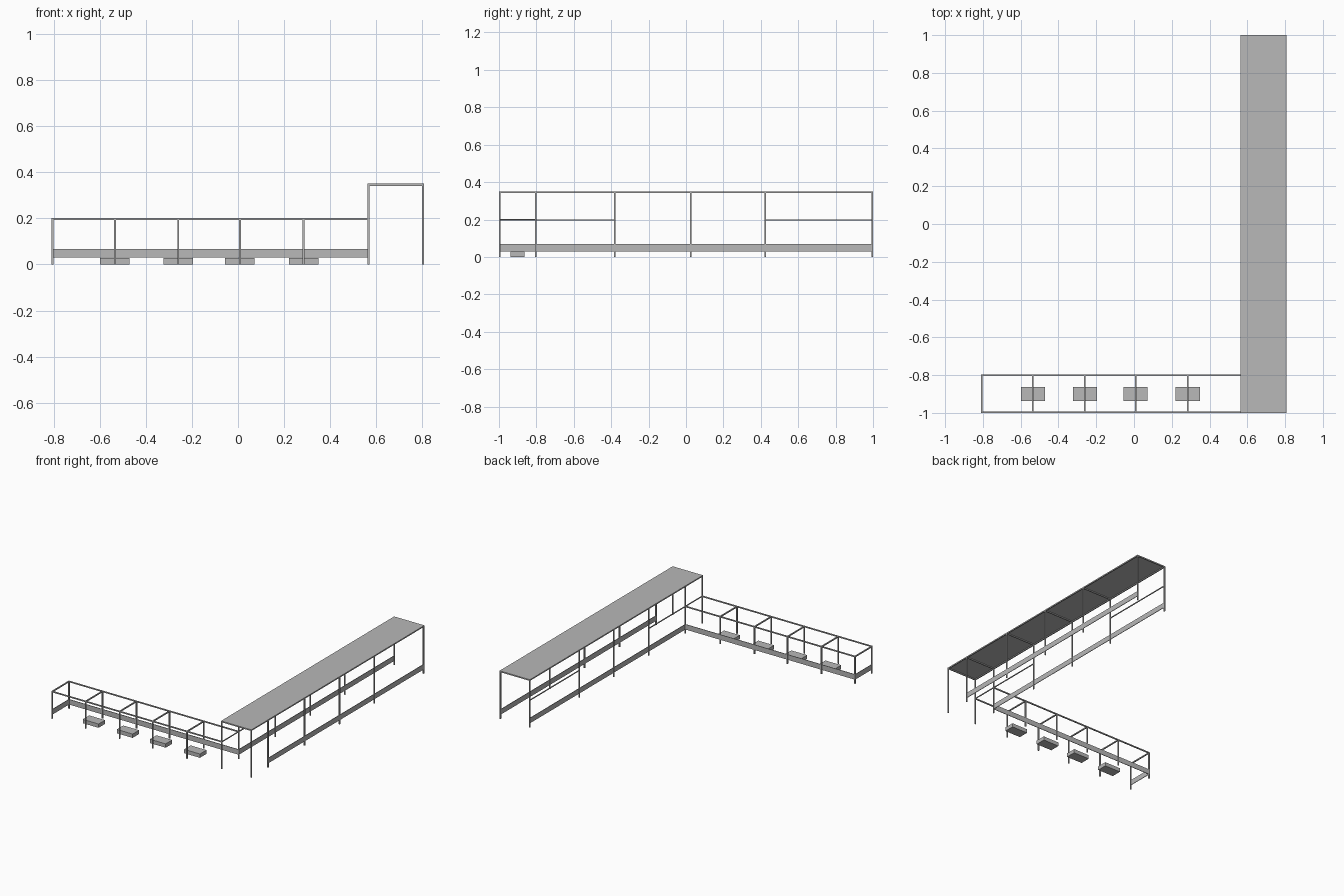
import bpy, bmesh
from mathutils import Vector

old = bpy.data.objects.get("Cube")
if old:
    bpy.data.objects.remove(old, do_unlink=True)

grey = bpy.data.materials.new("plain_grey")
grey.use_nodes = True
grey.diffuse_color = (0.48, 0.48, 0.48, 1)
grey.node_tree.nodes["Principled BSDF"].inputs["Base Color"].default_value = grey.diffuse_color


def box(name, low, high):
    """Axis-aligned box between two corners."""
    low, high = Vector(low), Vector(high)
    bm = bmesh.new()
    bmesh.ops.create_cube(bm, size=1)
    for v in bm.verts:
        v.co = (low + high) / 2 + v.co * (high - low)
    mesh = bpy.data.meshes.new(name)
    bm.to_mesh(mesh)
    bm.free()
    mesh.materials.append(grey)
    ob = bpy.data.objects.new(name, mesh)
    bpy.context.collection.objects.link(ob)
    return ob


BAR = 0.004      # half thickness of a bar
PLANK = 0.002    # half thickness of a board


def bar(name, a, b, r=BAR):
    """Square bar along an axis; ends are capped by half a thickness."""
    pad = Vector((r, r, r))
    return box(name, Vector(a) - pad, Vector(b) + pad)


def post(name, x, y, top):
    return box(name, (x - BAR, y - BAR, 0), (x + BAR, y + BAR, top))


def board(name, a, b):
    return box(name, (a[0] - PLANK, a[1] - PLANK, 0.03),
               (b[0] + PLANK, b[1] + PLANK, 0.068))


LEFT, INNER, OUTER = -0.806, 0.567, 0.804
FRONT, BACK, END = -0.996, -0.802, 0.996
LOW, HIGH = 0.198, 0.346
bays = [LEFT, -0.535, -0.26, 0.008, 0.285]
rows = [FRONT, BACK, -0.38, 0.025, 0.425, END]

# Low open frame: posts, cross bars and long rails
for x in bays:
    for y in (FRONT, BACK):
        post("low_post", x, y, LOW)
    bar("low_cross_bar", (x, FRONT, LOW), (x, BACK, LOW))
for y in (FRONT, BACK):
    bar("low_rail", (LEFT, y, LOW), (INNER, y, LOW))

# Seat blocks, one under each inner cross bar
for x in bays[1:]:
    box("seat_block", (x - 0.064, -0.938, 0), (x + 0.064, -0.863, 0.028))

# Covered walkway: posts, cross bars and eaves
for y in rows:
    for x in (INNER, OUTER):
        post("walkway_post", x, y, HIGH)
    bar("roof_cross_bar", (INNER, y, HIGH), (OUTER, y, HIGH))
for x in (INNER, OUTER):
    bar("roof_eave", (x, FRONT, HIGH), (x, END, HIGH))
box("roof_sheet", (INNER - BAR, FRONT - BAR, HIGH + 0.003),
    (OUTER + BAR, END + BAR, HIGH + 0.005))

# Hand rails on the inner side of the walkway
for a, b in ((rows[0], rows[2]), (rows[4], rows[5])):
    bar("hand_rail", (INNER, a, LOW), (INNER, b, LOW), 0.003)

# Boards near the ground
board("low_back_board", (LEFT, BACK), (INNER, BACK))
board("low_end_board", (LEFT, FRONT), (LEFT, BACK))
for x in (INNER, OUTER):
    board("walkway_board", (x, BACK), (x, END))
